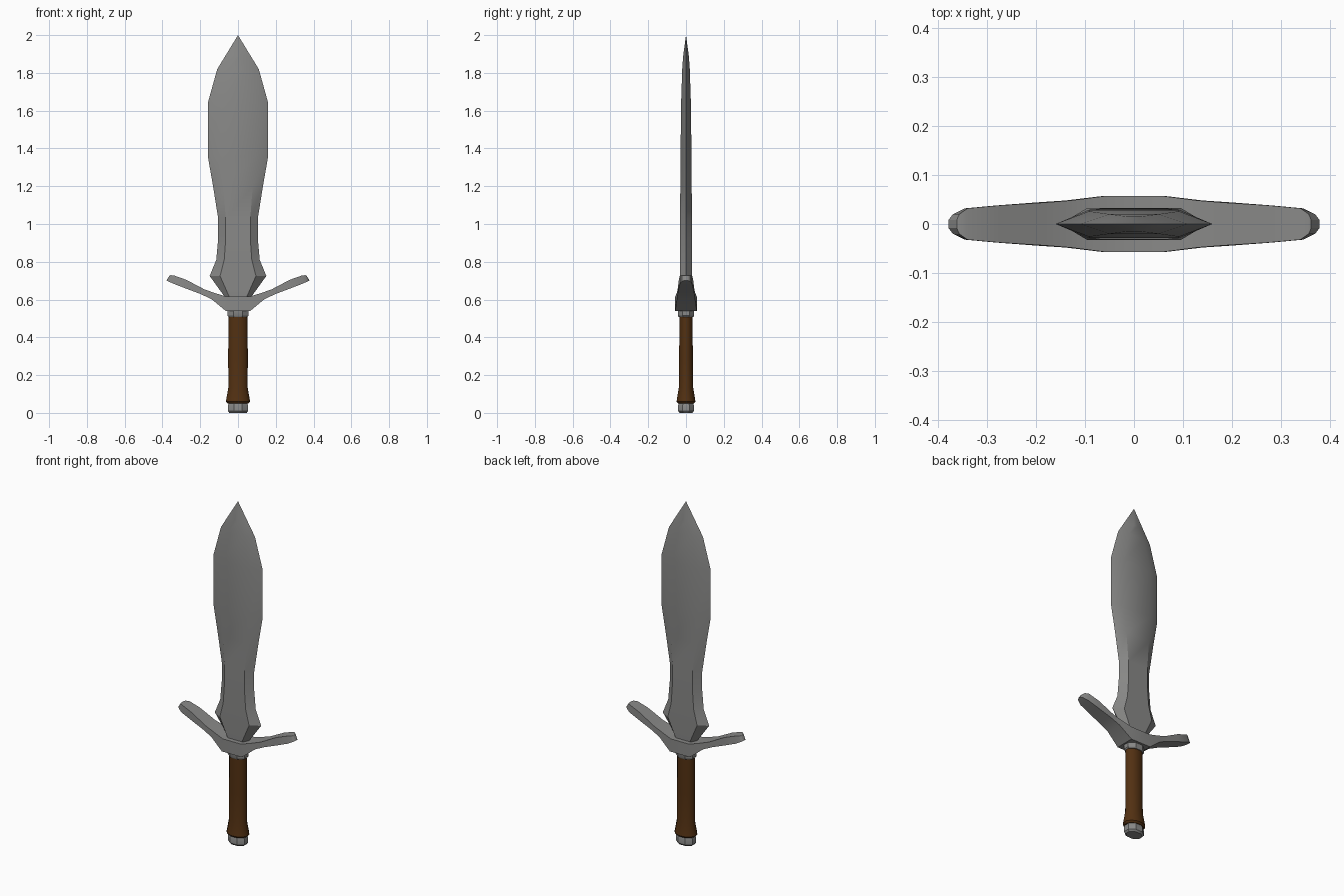
import bpy, bmesh, math

cube = bpy.data.objects.get("Cube")
if cube:
    bpy.data.objects.remove(cube)


def material(name, color):
    m = bpy.data.materials.new(name)
    m.use_nodes = True
    m.diffuse_color = (*color, 1)
    m.node_tree.nodes["Principled BSDF"].inputs["Base Color"].default_value = (*color, 1)
    return m


steel = material("grey steel", (0.25, 0.25, 0.245))
leather = material("brown leather", (0.085, 0.03, 0.006))


def loft(name, rings, mat, angle):
    """Skin a list of equal-length point rings and cap both ends."""
    bm = bmesh.new()
    rows = [[bm.verts.new(p) for p in ring] for ring in rings]
    n = len(rows[0])
    for a, b in zip(rows, rows[1:]):
        for i in range(n):
            j = (i + 1) % n
            bm.faces.new((a[i], a[j], b[j], b[i]))
    bm.faces.new(rows[0][::-1])
    bm.faces.new(rows[-1])
    bmesh.ops.remove_doubles(bm, verts=bm.verts, dist=0.0005)
    bmesh.ops.recalc_face_normals(bm, faces=bm.faces)
    mesh = bpy.data.meshes.new(name)
    bm.to_mesh(mesh)
    bm.free()
    mesh.materials.append(mat)
    obj = bpy.data.objects.new(name, mesh)
    bpy.context.collection.objects.link(obj)
    bpy.ops.object.select_all(action='DESELECT')
    obj.select_set(True)
    bpy.context.view_layer.objects.active = obj
    bpy.ops.object.shade_smooth_by_angle(angle=math.radians(angle))
    return obj


# Blade: height, edge half width, flat half width, half thickness
blade = [(0.60, 0.06, 0.04, 0.03), (0.725, 0.15, 0.095, 0.033),
         (0.81, 0.115, 0.073, 0.033), (0.92, 0.105, 0.065, 0.033),
         (1.03, 0.105, 0.065, 0.032), (1.2, 0.132, 0.078, 0.03),
         (1.36, 0.16, 0.092, 0.029), (1.64, 0.16, 0.092, 0.026),
         (1.82, 0.11, 0.05, 0.02), (1.89, 0.067, 0.012, 0.015),
         (2.0, 0, 0, 0)]
loft("blade", [[(-w, 0, z), (-f, -t, z), (f, -t, z), (w, 0, z), (f, t, z), (-f, t, z)]
               for z, w, f, t in blade], steel, 30)

# Guard: top x, top z, bottom x, bottom z, half depth, for one arm from the centre out
arm = [(0.06, 0.615, 0.065, 0.54, 0.057), (0.13, 0.637, 0.14, 0.602, 0.048),
       (0.18, 0.655, 0.20, 0.63, 0.044), (0.275, 0.705, 0.28, 0.66, 0.038),
       (0.34, 0.728, 0.345, 0.685, 0.032), (0.357, 0.729, 0.37, 0.697, 0.02),
       (0.362, 0.727, 0.379, 0.702, 0.008)]
mirrored = [(-a, b, -c, d, e) for a, b, c, d, e in reversed(arm)]
loft("crossguard", [[(tx, -d, tz), (tx, d, tz), (bx, d, bz), (bx, -d, bz)]
                    for tx, tz, bx, bz, d in mirrored + arm], steel, 30)


def turned(name, profile, sides, mat, angle):
    """Oval faceted solid from (height, half width, half depth) rows."""
    k = 1 / math.cos(math.pi / sides)
    rings = []
    for z, rx, ry in profile:
        turns = [math.tau * (i + 0.5) / sides for i in range(sides)]
        rings.append([(rx * k * math.cos(t), ry * k * math.sin(t), z) for t in turns])
    return loft(name, rings, mat, angle)


# Handle parts
turned("grip", [(0.05, 0.055, 0.042), (0.06, 0.064, 0.05), (0.135, 0.051, 0.038),
                (0.3, 0.052, 0.036), (0.515, 0.05, 0.035)], 12, leather, 40)
turned("collar", [(0.508, 0.05, 0.039), (0.515, 0.055, 0.043),
                  (0.545, 0.055, 0.043)], 8, steel, 30)
turned("pommel", [(0, 0.046, 0.034), (0.01, 0.054, 0.042),
                  (0.04, 0.054, 0.042), (0.055, 0.046, 0.036)], 8, steel, 30)
